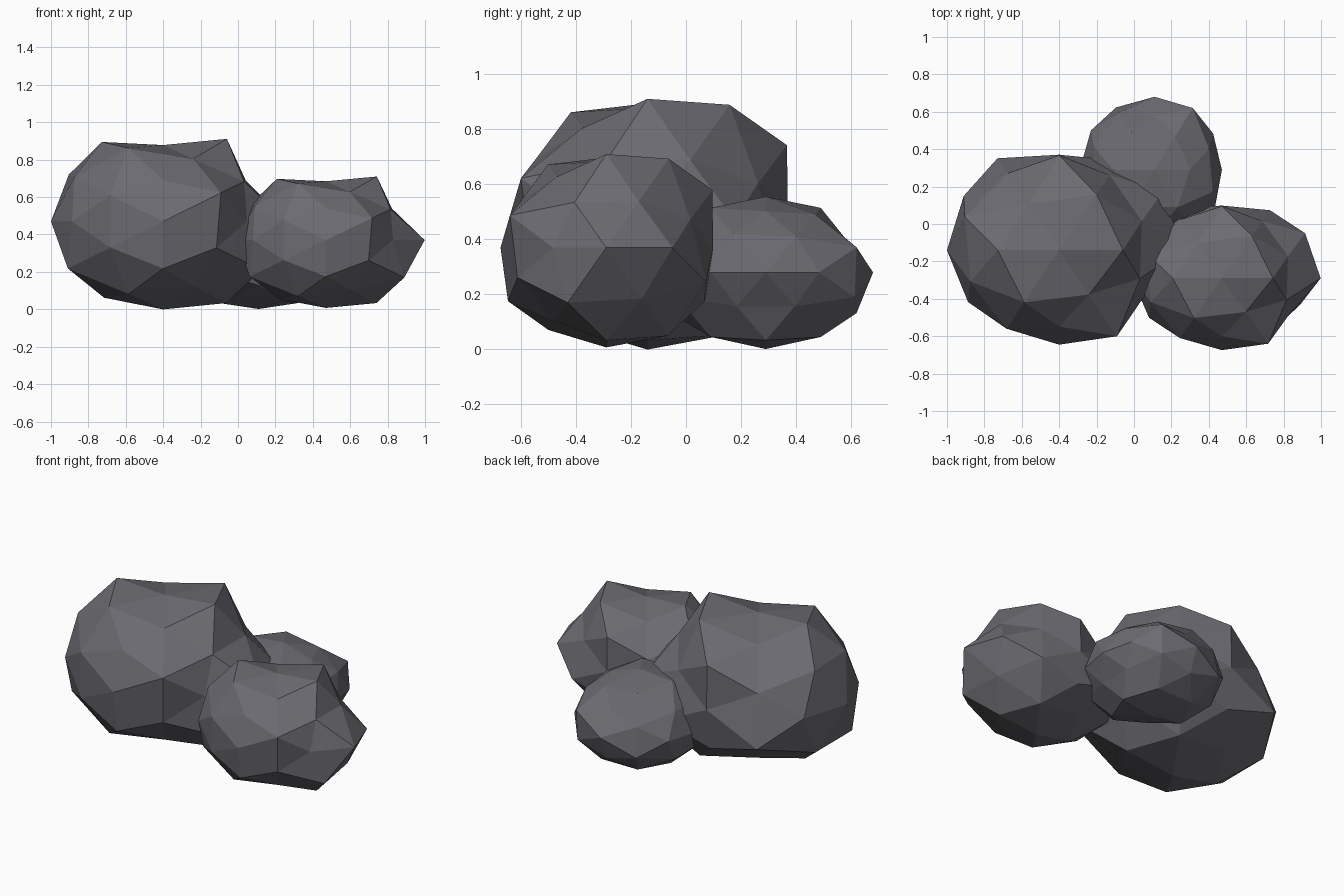
import bpy, bmesh, math
from mathutils import Matrix, Vector

stone = bpy.data.materials.new("dark grey stone")
stone.diffuse_color = (0.145, 0.145, 0.165, 1)

# Bumps and dents: direction on the unit sphere -> radius factor
BIG_BUMPS = {
    (.526, 0, .851): 1.08, (-.526, 0, .851): 1.04, (0, 0, 1): .85,
    (.526, 0, -.851): 1.07, (0, 0, -1): .98, (1, 0, 0): 1.10,
    (0, -1, 0): .915, (0, 1, 0): .925,
    (0, -.851, .526): .87, (0, .851, .526): 1.08,
    (.851, .526, 0): 1.09, (.851, -.526, 0): .88, (-.851, -.526, 0): .955,
    (.5, .809, .309): .90, (.5, .809, -.309): 1.07,
    (-.5, .809, .309): .92, (-.5, .809, -.309): 1.10,
    (.5, -.809, .309): 1.03, (.5, -.809, -.309): .95,
    (-.5, -.809, .309): .94, (-.5, -.809, -.309): .94,
    (.309, .5, .809): 1.08, (-.309, .5, .809): .89,
    (.309, -.5, .809): .86, (-.309, -.5, .809): 1.01,
    (.309, .5, -.809): 1.07, (-.309, .5, -.809): .90, (.309, -.5, -.809): .89,
    (.809, .309, .5): .91, (.809, -.309, .5): .89, (.809, -.309, -.5): 1.08,
    (-.809, .309, .5): 1.04, (-.809, -.309, .5): .98,
    (-.809, .309, -.5): 1.05, (-.809, -.309, -.5): 1.05,
}
SMALL_BUMPS = {
    (1, 0, 0): .9, (0, 1, 0): .975, (0, 0, 1): .95, (0, 0, -1): .96,
    (.526, 0, .851): .90, (-.526, 0, .851): 1.05,
    (0, .851, .526): .84, (0, .851, -.526): .97,
    (.5, .809, .309): 1.02, (-.5, .809, .309): .94, (-.5, .809, -.309): 1.03,
    (.851, .526, 0): .92, (.851, -.526, 0): .95,
    (.309, .5, .809): .90, (-.309, -.5, -.809): .87,
    (.809, .309, .5): .9, (.809, -.309, .5): .96,
    (.809, .309, -.5): .85, (.809, -.309, -.5): .85,
}


def boulder(name, centre, size, bumps):
    bm = bmesh.new()
    bmesh.ops.create_icosphere(bm, subdivisions=2, radius=1,
                               matrix=Matrix.Rotation(-math.radians(31.717), 4, 'Y'))
    for v in bm.verts:
        d = v.co.normalized()
        f = next((k for b, k in bumps.items() if d.dot(Vector(b)) > .98), 1)
        v.co = Vector(c + s * f * a for c, s, a in zip(centre, size, d))
    mesh = bpy.data.meshes.new(name)
    bm.to_mesh(mesh)
    bm.free()
    mesh.materials.append(stone)
    bpy.context.collection.objects.link(bpy.data.objects.new(name, mesh))


boulder("large_boulder", (-.40, -.14, .47), (.60, .552, .48), BIG_BUMPS)
boulder("medium_boulder", (.47, -.29, .37), (.48, .42, .37), BIG_BUMPS)
boulder("small_boulder", (.11, .29, .28), (.40, .40, .29), SMALL_BUMPS)
